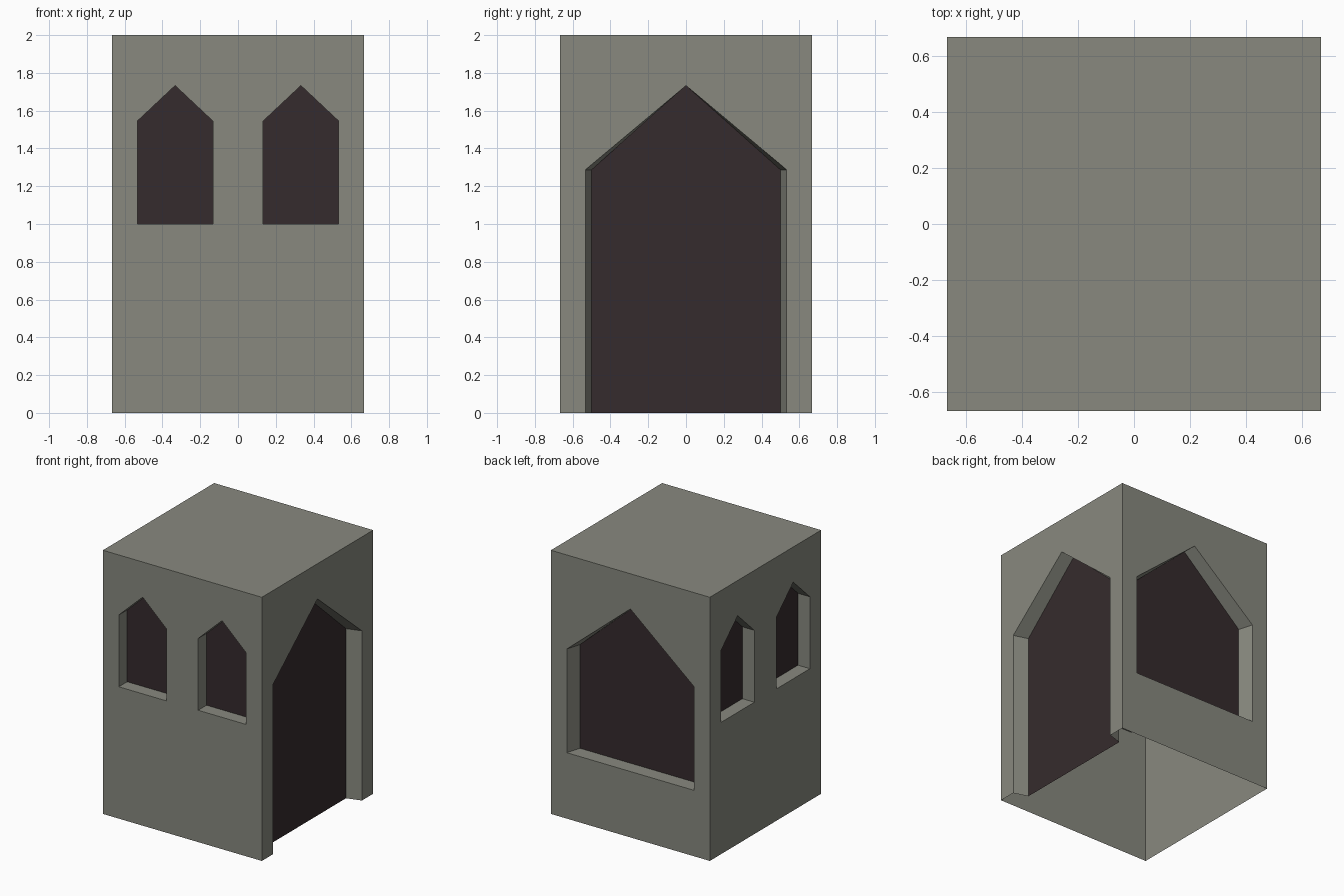
import bpy, bmesh
from mathutils import Vector

if "Cube" in bpy.data.objects:
    bpy.data.objects.remove(bpy.data.objects["Cube"])

H, TOP = 0.667, 2.0          # half width and height of the tower block
UP = Vector((0, 0, 1))


def material(name, rgb):
    m = bpy.data.materials.new(name)
    m.diffuse_color = (*rgb, 1)
    m.use_nodes = True
    m.node_tree.nodes["Principled BSDF"].inputs["Base Color"].default_value = m.diffuse_color
    return m


STONE = material("grey_stone", (0.246, 0.250, 0.212))
DARK = material("dark_interior", (0.036, 0.024, 0.026))


def finish(bm, name, mat):
    mesh = bpy.data.meshes.new(name)
    bm.to_mesh(mesh)
    bm.free()
    mesh.materials.append(mat)
    ob = bpy.data.objects.new(name, mesh)
    bpy.context.collection.objects.link(ob)


def gable(centre, half, sill, eave, apex):
    """Pointed opening outline, counter-clockwise seen from outside."""
    return [(centre - half, sill), (centre + half, sill), (centre + half, eave),
            (centre, apex), (centre - half, eave)]


def build_wall(side, n, openings):
    """Thin wall with recessed pointed openings, each backed by a dark panel."""
    n = Vector(n)
    right = UP.cross(n)

    def place(p, depth=0):
        return n * (H - depth) + right * p[0] + UP * p[1]

    bm = bmesh.new()
    corners = [(-H, 0), (H, 0), (H, TOP), (-H, TOP)]
    loops, reveals = [], []
    border = [bm.verts.new(place(p)) for p in corners]
    for i, (c, half, inner, sill, eave, apex, depth) in enumerate(openings):
        outer = [bm.verts.new(place(p)) for p in gable(c, half, sill, eave, apex)]
        back = [place(p, depth) for p in gable(c, inner, sill, eave, apex)]
        reveals.append((outer, back, sill))
        if sill == 0:        # doorway notches the bottom edge of the wall
            border[1:1] = [outer[0], outer[4], outer[3], outer[2], outer[1]]
        else:
            loops.append(outer)
        # dark panel behind the opening
        pb = bmesh.new()
        pb.faces.new([pb.verts.new(p) for p in back])
        finish(pb, f"{side}_dark_panel_{i + 1}", DARK)
    loops.append(border)

    # wall face filled around the holes
    edges = [bm.edges.new((l[k - 1], l[k])) for l in loops for k in range(len(l))]
    bmesh.ops.triangle_fill(bm, use_beauty=True, edges=edges, normal=n)
    for f in bm.faces:
        f.normal_update()
        if f.normal.dot(n) < 0:
            f.normal_flip()

    # reveals (jambs, sill and sloping heads)
    for outer, back, sill in reveals:
        inner = [bm.verts.new(p) for p in back]
        for k in range(5):
            if k == 0 and sill == 0:
                continue
            j = (k + 1) % 5
            bm.faces.new((outer[k], outer[j], inner[j], inner[k]))
    finish(bm, f"{side}_wall", STONE)


# openings: centre, half width, half width at back, sill, eave, apex, depth
twin = [(s * 0.333, 0.2, 0.2, 1.0, 1.545, 1.733, 0.1) for s in (-1, 1)]
door = [(0, 0.533, 0.5, 0.0, 1.287, 1.733, 0.111)]
wide = [(0, 0.533, 0.5, 0.5, 1.287, 1.733, 0.111)]

build_wall("front", (0, -1, 0), twin)
build_wall("left", (-1, 0, 0), twin)
build_wall("right", (1, 0, 0), door)
build_wall("back", (0, 1, 0), wide)

# flat roof (the underside is open)
bm = bmesh.new()
bm.faces.new([bm.verts.new((x * H, y * H, TOP))
              for x, y in ((-1, -1), (1, -1), (1, 1), (-1, 1))])
finish(bm, "flat_roof", STONE)
